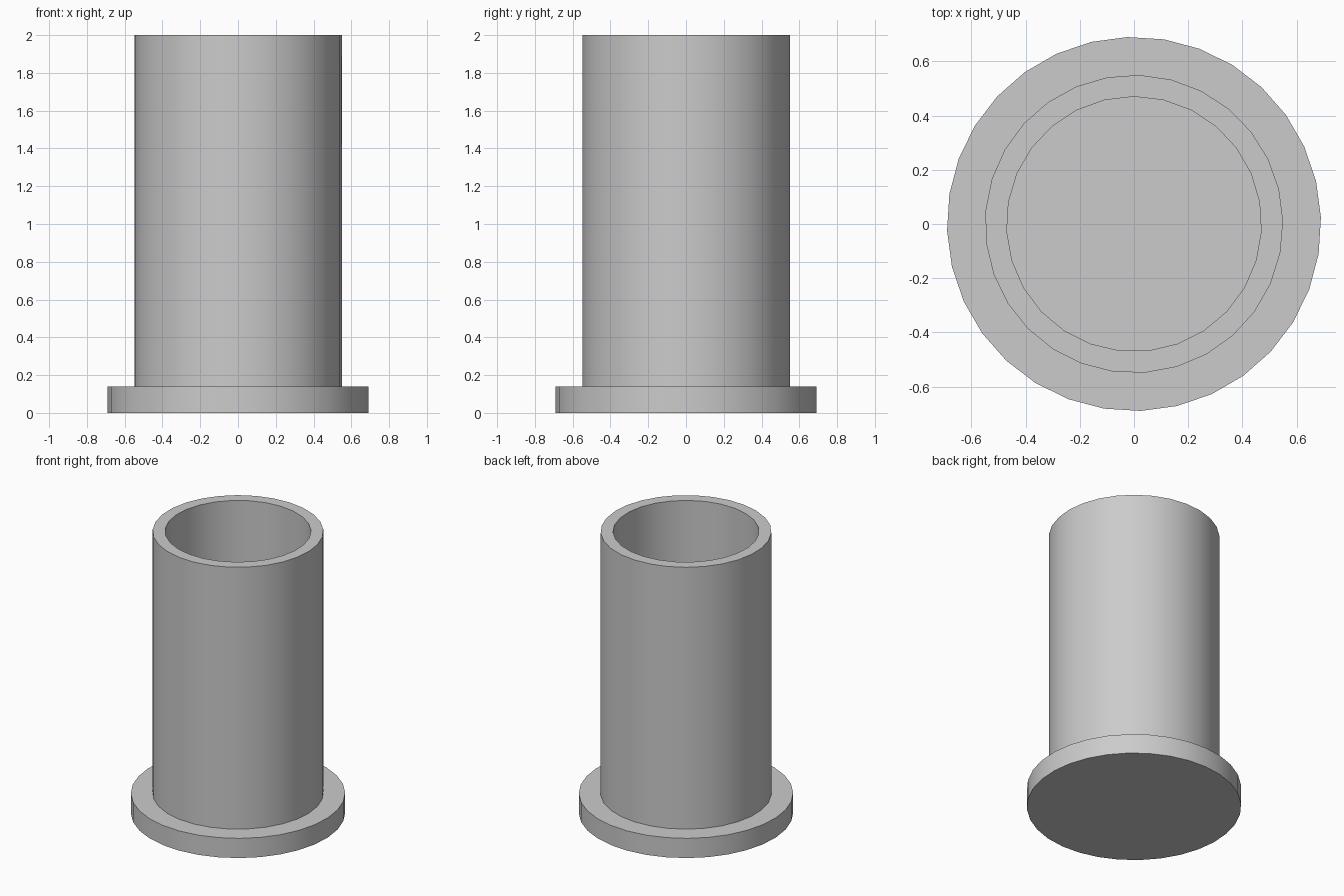
import bpy, bmesh
from math import radians, sin, cos, tau

if "Cube" in bpy.data.objects:
    bpy.data.objects.remove(bpy.data.objects["Cube"])

grey = bpy.data.materials.new("light grey")
grey.use_nodes = True
colour = (0.6, 0.6, 0.6, 1)
grey.diffuse_color = colour
grey.node_tree.nodes["Principled BSDF"].inputs["Base Color"].default_value = colour


def wall(bm, radius, sides, turn, z0, z1):
    """Add an open cylinder; return its bottom and top edge loops."""
    rings = []
    for z in (z0, z1):
        angles = [radians(turn) + tau * i / sides for i in range(sides)]
        rings.append([bm.verts.new((radius * cos(a), radius * sin(a), z)) for a in angles])
    low, high = rings
    for i in range(sides):
        j = (i + 1) % sides
        bm.faces.new((low[i], low[j], high[j], high[i]))
    return [[bm.edges.get((r[i - 1], r[i])) for i in range(sides)] for r in rings]


def finish(name, bm):
    bmesh.ops.recalc_face_normals(bm, faces=bm.faces)
    mesh = bpy.data.meshes.new(name)
    bm.to_mesh(mesh)
    bm.free()
    mesh.materials.append(grey)
    obj = bpy.data.objects.new(name, mesh)
    bpy.context.collection.objects.link(obj)
    bpy.ops.object.select_all(action='DESELECT')
    obj.select_set(True)
    bpy.context.view_layer.objects.active = obj
    bpy.ops.object.shade_smooth_by_angle(angle=radians(30))


# Solid round base flange
bm = bmesh.new()
for loop in wall(bm, 0.69, 32, 2, 0, 0.14):
    bmesh.ops.contextual_create(bm, geom=loop)
finish("base_flange", bm)

# Hollow tube, sunk slightly into the flange, which forms its floor
bm = bmesh.new()
outer = wall(bm, 0.55, 29, 88, 0.13, 2)
inner = wall(bm, 0.47, 27, 90, 0.13, 2)
for outer_loop, inner_loop in zip(outer, inner):
    bmesh.ops.triangle_fill(bm, edges=outer_loop + inner_loop, use_beauty=True)
finish("tube", bm)
